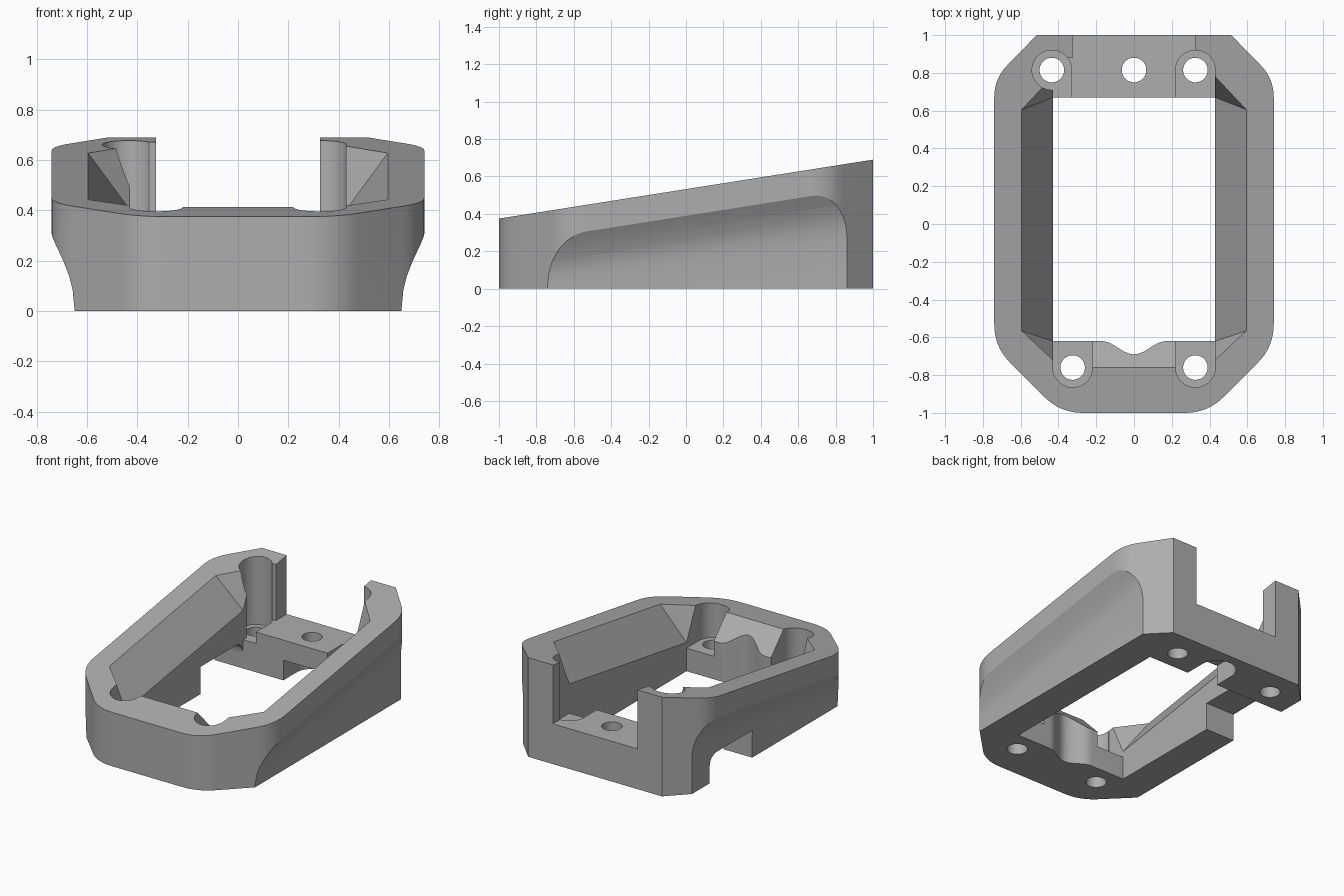
import bpy, bmesh, math

cube = bpy.data.objects.get("Cube")
if cube:
    bpy.data.objects.remove(cube, do_unlink=True)

SLOPE = 0.1575


def top(y):
    return 0.5325 + SLOPE * y


def finish(name, bm):
    bmesh.ops.recalc_face_normals(bm, faces=bm.faces)
    mesh = bpy.data.meshes.new(name)
    bm.to_mesh(mesh)
    bm.free()
    obj = bpy.data.objects.new(name, mesh)
    bpy.context.collection.objects.link(obj)
    return obj


def prism(name, outline, low, high):
    """Upright prism; low and high give z as functions of y."""
    bm = bmesh.new()
    a = [bm.verts.new((x, y, low(y))) for x, y in outline]
    b = [bm.verts.new((x, y, high(y))) for x, y in outline]
    bm.faces.new(a[::-1])
    bm.faces.new(b)
    n = len(a)
    for i in range(n):
        j = (i + 1) % n
        bm.faces.new((a[i], a[j], b[j], b[i]))
    return finish(name, bm)


def hull(name, points):
    bm = bmesh.new()
    for p in points:
        bm.verts.new(p)
    bmesh.ops.convex_hull(bm, input=bm.verts)
    bmesh.ops.dissolve_limit(bm, angle_limit=0.001, verts=bm.verts, edges=bm.edges)
    return finish(name, bm)


def box(name, x0, x1, y0, y1, z0, z1):
    return hull(name, [(x, y, z) for x in (x0, x1) for y in (y0, y1) for z in (z0, z1)])


def cylinder(name, x, y, r, z0, z1):
    ring = [(x + r * math.cos(a), y + r * math.sin(a))
            for a in (math.tau * (i + 0.5) / 40 for i in range(40))]
    return prism(name, ring, lambda _: z0, lambda _: z1)


def rounded(corners, steps=8):
    """Outline with each corner (x, y, tangent length) rounded."""
    out = []
    for i, (x, y, t) in enumerate(corners):
        if t == 0:
            out.append((x, y))
            continue
        ends = []
        for k in (i - 1, (i + 1) % len(corners)):
            dx, dy = corners[k][0] - x, corners[k][1] - y
            d = math.hypot(dx, dy)
            ends.append((x + dx / d * t, y + dy / d * t))
        for s in range(steps + 1):
            u = s / steps
            out.append(tuple((1 - u) ** 2 * p + 2 * u * (1 - u) * c + u * u * q
                             for p, c, q in zip(ends[0], (x, y), ends[1])))
    return out


# Wedge-shaped outer body
half = [(0.39, -1, 0.12), (0.74, -0.65, 0.12), (0.74, 0.77, 0.1), (0.515, 1, 0)]
corners = half + [(-x, y, t) for x, y, t in reversed(half)]
body = prism("frame_body", rounded(corners), lambda _: 0, top)

cuts = []

# Central opening and gap in the back wall
cuts.append(box("opening", -0.43, 0.43, -0.62, 0.67, -0.2, 1))
cuts.append(box("back_gap", -0.325, 0.325, 0.5, 1.2, 0.28, 1))

scoop = [(0.74, 0.39), (0.70, 0.32), (0.685, 0.287), (0.67, 0.25),
         (0.657, 0.2), (0.65, 0.13), (0.65, -0.6), (1, -0.6), (1, 0.39)]
rim = [(0.43, -0.72), (0.595, -0.565), (0.595, 0.605), (0.43, 0.78)]
for s in (-1, 1):
    # Scooped lower flank
    cuts.append(hull("flank_scoop", [(s * x, y, t + SLOPE * y)
                                     for x, t in scoop for y in (-1.2, 1.2)]))
    # Flared inner wall with corner facets
    pts = [(s * x, y, top(y) + h) for x, y in rim for h in (0, 0.3)]
    pts += [(s * x, y, top(y) - 0.235) for x in (0.43, 0.41) for y in (-0.62, 0.67)]
    cuts.append(hull("inner_flare", pts))
    # Front screw pocket, open to the inside
    cuts.append(cylinder("front_pocket", s * 0.325, -0.76, 0.105, 0.16, 1))
    cuts.append(box("front_pocket_slot", s * 0.22, s * 0.43, -0.76, -0.5, 0.16, 1))
    cuts.append(cylinder("front_hole", s * 0.325, -0.76, 0.065, -0.2, 0.5))

# Back screw pockets
for x, x0, x1 in ((-0.435, -0.43, -0.33), (0.325, 0.22, 0.43)):
    cuts.append(cylinder("back_pocket", x, 0.815, 0.105, 0.2, 1))
    cuts.append(box("back_pocket_slot", x0, x1, 0.5, 0.815, 0.2, 1))
    cuts.append(cylinder("back_hole", x, 0.815, 0.065, -0.2, 0.5))
cuts.append(box("back_wall_relief", -0.36, -0.3, 0.6, 0.88, 0.28, 1))
cuts.append(cylinder("centre_hole", 0, 0.815, 0.065, -0.2, 0.5))

# Sloping ledge and wavy relief on the front block
ledge = [(-0.76, top(-0.76)), (-0.5, 0.14), (-0.5, 1), (-0.76, 1)]
cuts.append(hull("front_ledge", [(x, y, z) for y, z in ledge for x in (-0.23, 0.23)]))
wave = [(0.17 * (i / 10 - 1), -0.62 - 0.035 * (1 - math.cos(math.pi * i / 10)))
        for i in range(21)]
wave += [(0.17, -0.5), (-0.17, -0.5)]
cuts.append(prism("front_wave", wave, lambda _: -0.2, lambda _: 1))

# Cable recess under the back block and notch through one side
cuts.append(cylinder("cable_recess", 0, 0.815, 0.12, -0.2, 0.14))
cuts.append(box("cable_recess_slot", -0.12, 0.12, 0.5, 0.815, -0.2, 0.14))
arch = rounded([(0.2, -0.2, 0), (0.67, -0.2, 0), (0.67, 0.19, 0.09), (0.2, 0.19, 0)])
cuts.append(hull("side_notch", [(x, y, z) for y, z in arch for x in (-1, -0.4)]))

# Carve all cuts into the body
bpy.ops.object.select_all(action="DESELECT")
bpy.context.view_layer.objects.active = body
body.select_set(True)
for cutter in cuts:
    cutter.hide_render = True
    mod = body.modifiers.new(cutter.name, "BOOLEAN")
    mod.operation = "DIFFERENCE"
    mod.solver = "EXACT"
    mod.object = cutter
    bpy.ops.object.modifier_apply(modifier=mod.name)
    bpy.data.objects.remove(cutter, do_unlink=True)

# Plain grey finish
grey = bpy.data.materials.new("plain_grey")
grey.use_nodes = True
colour = (0.42, 0.42, 0.42, 1)
grey.diffuse_color = colour
grey.node_tree.nodes["Principled BSDF"].inputs["Base Color"].default_value = colour
body.data.materials.clear()
body.data.materials.append(grey)
bpy.ops.object.shade_smooth_by_angle(angle=math.radians(25))
